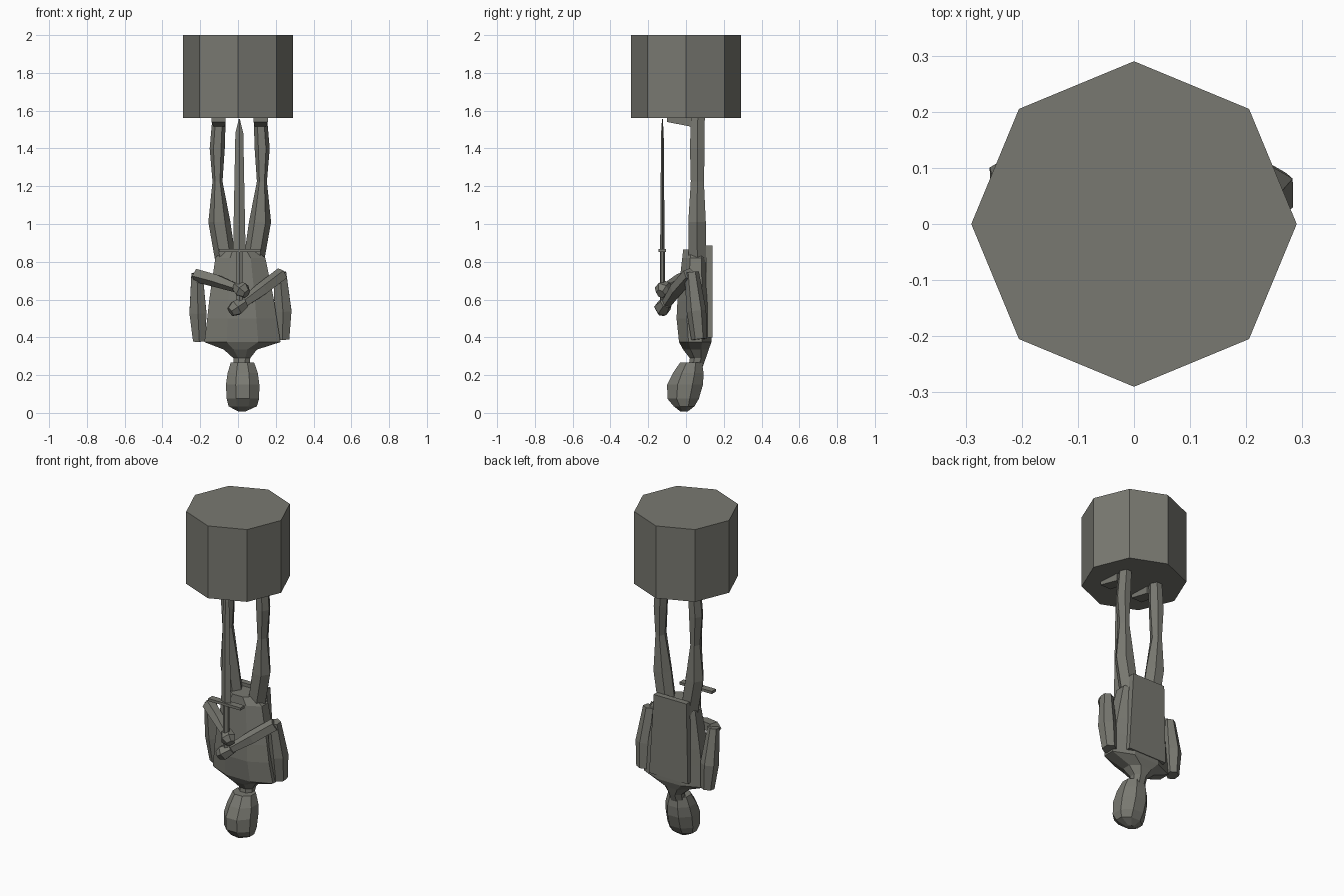
import bpy, bmesh, math
from mathutils import Vector

if "Cube" in bpy.data.objects:
    bpy.data.objects.remove(bpy.data.objects["Cube"])

stone = bpy.data.materials.new("grey stone")
stone.diffuse_color = (0.19, 0.19, 0.165, 1)
stone.use_nodes = True
stone.node_tree.nodes["Principled BSDF"].inputs["Base Color"].default_value = stone.diffuse_color


def make(name, rings):
    """Skin a list of equal-length vertex rings into a closed solid."""
    bm = bmesh.new()
    rows = [[bm.verts.new(p) for p in ring] for ring in rings]
    n = len(rows[0])
    for a, b in zip(rows, rows[1:]):
        for i in range(n):
            j = (i + 1) % n
            bm.faces.new((a[i], a[j], b[j], b[i]))
    bm.faces.new(rows[0][::-1])
    bm.faces.new(rows[-1])
    bmesh.ops.recalc_face_normals(bm, faces=bm.faces)
    mesh = bpy.data.meshes.new(name)
    bm.to_mesh(mesh)
    bm.free()
    mesh.materials.append(stone)
    obj = bpy.data.objects.new(name, mesh)
    bpy.context.collection.objects.link(obj)
    return obj


def stack(name, sections, n=8, flat=True):
    """Level rings: (z, x min, x max, y min, y max); flat puts sides, not corners, on the axes."""
    off = math.pi / n if flat else 0
    k = 1 / math.cos(off)
    rings = []
    for z, x0, x1, y0, y1 in sections:
        ring = []
        for i in range(n):
            a = 2 * math.pi * i / n + off
            ring.append(((x0 + x1) / 2 + (x1 - x0) / 2 * k * math.cos(a),
                         (y0 + y1) / 2 + (y1 - y0) / 2 * k * math.sin(a), z))
        rings.append(ring)
    return make(name, rings)


def limb(name, points, n=6):
    """Tube along points (x, y, z, radius)."""
    axis = (Vector(points[-1][:3]) - Vector(points[0][:3])).normalized()
    u = axis.cross(Vector((0, 1, 0))).normalized()
    v = axis.cross(u)
    rings = []
    for x, y, z, r in points:
        rings.append([Vector((x, y, z)) + r * (u * math.cos(a) + v * math.sin(a))
                      for a in (2 * math.pi * (i + 0.5) / n for i in range(n))])
    return make(name, rings)


# pedestal, at the top because the statue hangs upside down
stack("pedestal", [(1.56, -.29, .29, -.29, .29), (2, -.29, .29, -.29, .29)], 8, False)

# legs and feet
for side, dx in (("left", 0), ("right", 1)):
    legs = [(1.57, -.135, -.065, .02, .105), (1.40, -.15, -.07, .015, .105),
            (1.225, -.135, -.082, .02, .10), (1.01, -.157, -.04, .005, .112),
            (.80, -.12, -.01, .005, .115)]
    foot = [(.03, -.13, -.07, 1.515), (-.10, -.14, -.065, 1.54)]
    if dx:
        legs = [(z, .018 - x1, .018 - x0, y0, y1) for z, x0, x1, y0, y1 in legs]
        foot = [(y, .018 - x1, .018 - x0, z) for y, x0, x1, z in foot]
    stack(side + "_leg", legs, 6, False)
    make(side + "_foot", [[(x0, y, 1.565), (x1, y, 1.565), (x1, y, z), (x0, y, z)]
                          for y, x0, x1, z in foot])

# torso, tapering through the shoulders into the neck
stack("torso", [(.865, -.075, .09, -.015, .12), (.82, -.12, .145, -.02, .125),
                (.60, -.152, .19, -.045, .138), (.50, -.163, .205, -.05, .138),
                (.375, -.178, .225, -.037, .135), (.335, -.075, .10, -.015, .12),
                (.29, -.025, .065, .02, .105), (.22, -.02, .06, .01, .08)])
# cape panel on the back
make("back_panel", [[(-.10, y, .885), (.12, y, .885), (.15, y, .40), (-.11, y, .40)]
                    for y in (.105, .14)])

# head, bowed forward
stack("head", [(.268, -.038, .085, -.03, .085), (.21, -.055, .105, -.07, .093),
               (.15, -.064, .113, -.10, .09), (.075, -.06, .112, -.098, .068),
               (.035, -.05, .10, -.065, .045), (.008, .0, .04, -.03, .01)])

# upper arms
limb("left_upper_arm", [(-.205, .085, .38, .038), (-.212, .075, .53, .052),
                        (-.217, .045, .74, .034)])
limb("right_upper_arm", [(.235, .07, .39, .042), (.238, .055, .54, .052),
                         (.222, .03, .745, .038)])
# forearms reaching to the grip
limb("left_forearm", [(-.22, .035, .73, .038), (-.11, -.035, .70, .036), (.0, -.11, .66, .025)], 5)
limb("right_forearm", [(.235, .02, .735, .038), (.13, -.05, .655, .038), (.02, -.105, .575, .028)], 5)
# clasped hands
limb("left_hand", [(-.01, -.10, .675, .03), (.022, -.125, .65, .045), (.045, -.135, .63, .026)])
limb("right_hand", [(.035, -.105, .585, .032), (-.01, -.125, .555, .045), (-.04, -.13, .535, .028)])

# sword, tip toward the pedestal
stack("blade", [(.86, -.026, .040, -.137, -.113), (1.48, -.014, .028, -.132, -.118),
                (1.555, .004, .010, -.127, -.123)], 4, False)
stack("guard", [(.852, -.10, .118, -.145, -.105), (.868, -.10, .118, -.145, -.105)], 4)
stack("grip", [(.55, -.010, .024, -.137, -.113), (.86, -.010, .024, -.137, -.113)], 6)
